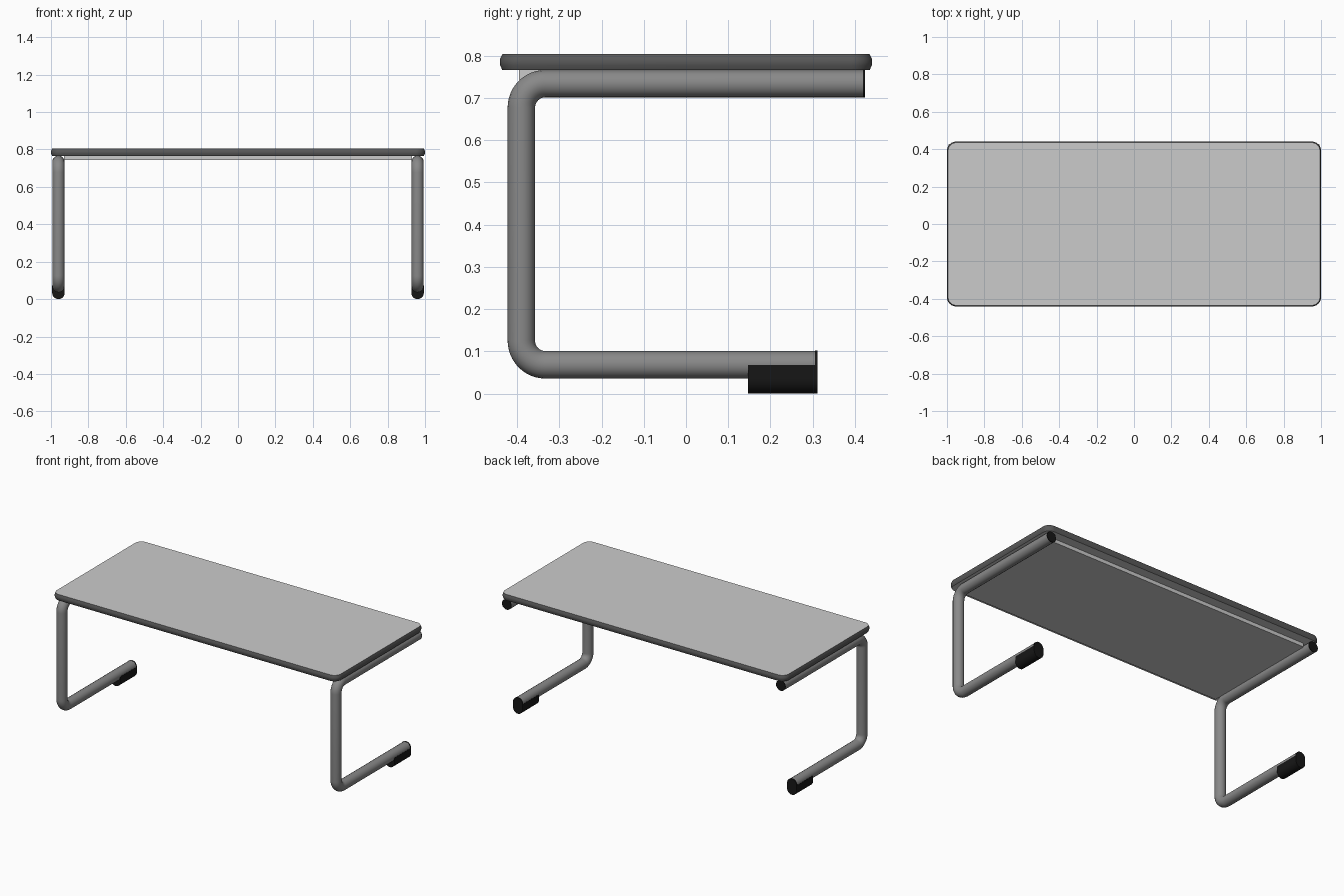
import bpy, bmesh
from math import sin, cos, pi, radians

if "Cube" in bpy.data.objects:
    bpy.data.objects.remove(bpy.data.objects["Cube"])


def material(name, v):
    m = bpy.data.materials.new(name)
    m.diffuse_color = (v, v, v, 1)
    m.use_nodes = True
    m.node_tree.nodes["Principled BSDF"].inputs["Base Color"].default_value = m.diffuse_color
    return m


DARK = material("dark_edge", 0.1)
TUBE = material("tube_grey", 0.25)
BLACK = material("black_plastic", 0.008)


def smooth(ob, angle=35):
    bpy.ops.object.select_all(action='DESELECT')
    bpy.context.view_layer.objects.active = ob
    ob.select_set(True)
    bpy.ops.object.shade_smooth_by_angle(angle=radians(angle))


def loft(name, rings, mat=None):
    """Skin a stack of equal-length rings and cap both ends."""
    bm = bmesh.new()
    loops = [[bm.verts.new(p) for p in r] for r in rings]
    n = len(loops[0])
    for a, b in zip(loops, loops[1:]):
        for i in range(n):
            j = (i + 1) % n
            bm.faces.new((a[i], a[j], b[j], b[i]))
    bm.faces.new(loops[0][::-1])
    bm.faces.new(loops[-1])
    bmesh.ops.recalc_face_normals(bm, faces=bm.faces)
    me = bpy.data.meshes.new(name)
    bm.to_mesh(me)
    bm.free()
    ob = bpy.data.objects.new(name, me)
    bpy.context.collection.objects.link(ob)
    if mat:
        me.materials.append(mat)
    smooth(ob)
    return ob


def rounded_rect(hx, hy, r, z, seg=10):
    pts = []
    for k, (sx, sy) in enumerate(((1, 1), (-1, 1), (-1, -1), (1, -1))):
        for i in range(seg + 1):
            a = k * pi / 2 + i / seg * pi / 2
            pts.append((sx * (hx - r) + r * cos(a), sy * (hy - r) + r * sin(a), z))
    return pts


# Tabletop: rounded corners, slightly bulging dark edge, grey faces
edge = ((0.006, 0.766), (0.001, 0.777), (0, 0.785), (0.001, 0.793), (0.006, 0.804))
top = loft("tabletop", [rounded_rect(1 - d, 0.441 - d, 0.05 - d, z) for d, z in edge], DARK)
top.data.materials.append(material("top_grey", 0.8))
for f in top.data.polygons:
    if abs(f.normal.z) > 0.95:
        f.material_index = 1

# Support panel below the top, between the legs
bpy.ops.mesh.primitive_cube_add(size=1, location=(0, -0.01, 0.755))
panel = bpy.context.object
panel.name = "under_panel"
panel.scale = (1.86, 0.77, 0.024)

# Tube dimensions
R, BEND = 0.0325, 0.057
Y_BACK, Z_TOP, Z_LOW = -0.39, 0.734, 0.068


def tube_path(x):
    pts = [(x, 0.42, Z_TOP)]
    yc = Y_BACK + BEND
    for zc, start in ((Z_TOP - BEND, pi / 2), (Z_LOW + BEND, pi)):
        for i in range(13):
            a = start + i / 12 * pi / 2
            pts.append((x, yc + BEND * cos(a), zc + BEND * sin(a)))
    pts.append((x, 0.305, Z_LOW))
    return pts


def leg_tube(name, x):
    cu = bpy.data.curves.new(name, 'CURVE')
    cu.dimensions = '3D'
    cu.bevel_depth = R
    cu.bevel_resolution = 6
    cu.use_fill_caps = True
    pts = tube_path(x)
    sp = cu.splines.new('POLY')
    sp.points.add(len(pts) - 1)
    for p, co in zip(sp.points, pts):
        p.co = (*co, 1)
    cu.materials.append(TUBE)
    ob = bpy.data.objects.new(name, cu)
    bpy.context.collection.objects.link(ob)
    bpy.ops.object.select_all(action='DESELECT')
    bpy.context.view_layer.objects.active = ob
    ob.select_set(True)
    bpy.ops.object.convert(target='MESH')
    smooth(bpy.context.object)


def arc(x, z, r, a0, a1, n=16):
    return [(x + r * cos(a0 + (a1 - a0) * i / n), z + r * sin(a0 + (a1 - a0) * i / n))
            for i in range(n + 1)]


def extrude_y(name, profile, y0, y1):
    loft(name, [[(x, y, z) for x, z in profile] for y in (y0, y1)], BLACK)


for side, s in (("left", -1), ("right", 1)):
    x = s * 0.96
    leg_tube(side + "_leg", x)
    # Foot cradles the lower half of the tube, with a full end plate
    r = R + 0.001
    low = arc(x, r, r, pi, 2 * pi)
    extrude_y(side + "_foot", low + [(x + r, Z_LOW), (x - r, Z_LOW)], 0.147, 0.306)
    extrude_y(side + "_foot_end", low + arc(x, Z_LOW, r, 0, pi), 0.305, 0.312)
    # Cap on the upper tube end
    extrude_y(side + "_tube_cap", arc(x, Z_TOP, R, 0, 2 * pi * 31 / 32, 31), 0.419, 0.424)
